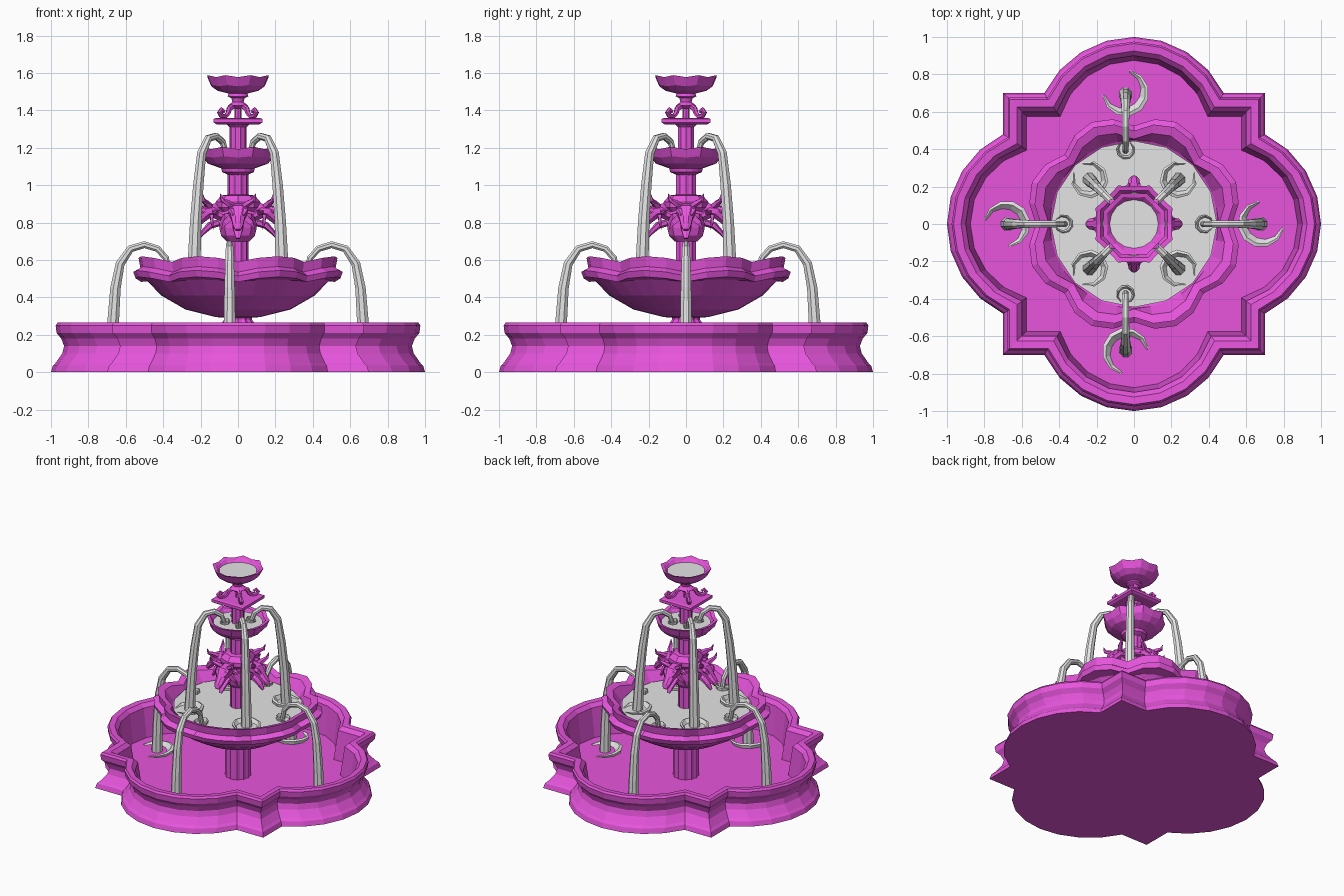
import bpy, bmesh, math
from mathutils import Vector, Matrix

cube = bpy.data.objects.get("Cube")
if cube:
    bpy.data.objects.remove(cube)


def material(name, rgb):
    m = bpy.data.materials.new(name)
    m.use_nodes = True
    m.diffuse_color = (*rgb, 1)
    bsdf = next(n for n in m.node_tree.nodes if n.type == 'BSDF_PRINCIPLED')
    bsdf.inputs["Base Color"].default_value = (*rgb, 1)
    return m


STONE = material("magenta stone", (0.8, 0.09, 0.72))
WATER = material("grey water", (0.78, 0.78, 0.78))


def loft(bm, rings, caps=True):
    """Skin a list of equal-length point rings."""
    rows = [[bm.verts.new(p) for p in ring] for ring in rings]
    n = len(rows[0])
    for a, b in zip(rows, rows[1:]):
        for i in range(n):
            j = (i + 1) % n
            bm.faces.new((a[i], a[j], b[j], b[i]))
    if caps:
        bm.faces.new(rows[0][::-1])
        bm.faces.new(rows[-1])


def tube(bm, pts, radii, sides=6, squash=1.0):
    """Tapered tube along a path; squash narrows it against its side axis."""
    pts = [Vector(p) for p in pts]
    rings = []
    for i, (p, r) in enumerate(zip(pts, radii)):
        t = (pts[min(i + 1, len(pts) - 1)] - pts[max(i - 1, 0)]).normalized()
        side = Vector((0, 1, 0)) if abs(t.y) < 0.8 else Vector((1, 0, 0))
        up = t.cross(side).normalized()
        side = up.cross(t)
        rings.append([p + side * r * math.cos(a) + up * r * squash * math.sin(a)
                      for a in (math.tau * (k + 0.5) / sides for k in range(sides))])
    loft(bm, rings)


def finish(name, bm, mat, turn=0.0, move=(0, 0, 0)):
    bmesh.ops.recalc_face_normals(bm, faces=bm.faces)
    bm.transform(Matrix.Translation(move) @ Matrix.Rotation(math.radians(turn), 4, 'Z'))
    me = bpy.data.meshes.new(name)
    bm.to_mesh(me)
    bm.free()
    me.materials.append(mat)
    ob = bpy.data.objects.new(name, me)
    bpy.context.collection.objects.link(ob)
    return ob


def turned(name, profile, mat=STONE, sides=16, flute=0.0, lobes=0.0, lift=0.0):
    """Lathe (radius, z, scallop) rows; scallop adds eight petals."""
    bm = bmesh.new()
    rings = []
    for r, z, s in profile:
        ring = []
        for k in range(sides):
            a = math.tau * k / sides
            petal = abs(math.sin(4 * a)) - 1
            q = r * (1 + s * lobes * petal) * (1 - flute * (k % 2))
            ring.append((q * math.cos(a), q * math.sin(a), z + s * lift * petal))
        rings.append(ring)
    loft(bm, rings)
    return finish(name, bm, mat)


# Basin: four round lobes joined by square corners, offset inward by d
def outline(d, z):
    c, r, h = 0.466, 0.534 - d, 0.70 - d
    a0 = math.asin((h - c) / r)
    ring = []
    for q in range(4):
        rot = Matrix.Rotation(q * math.pi / 2, 3, 'Z')
        ring.append(rot @ Vector((h, h, z)))
        for k in range(9):
            a = a0 + (math.pi - 2 * a0) * k / 8
            ring.append(rot @ Vector((r * math.cos(a), c + r * math.sin(a), z)))
    return ring


bm = bmesh.new()
loft(bm, [outline(d, z) for d, z in (
    (0, 0), (0.01, 0.035), (0.025, 0.05), (0.06, 0.1), (0.07, 0.14), (0.055, 0.18),
    (0.03, 0.21), (0.025, 0.25), (0.035, 0.265), (0.075, 0.262), (0.1, 0.235), (0.125, 0.02))])
finish("basin", bm, STONE)

# Columns
turned("pedestal", [(0.09, 0.02, 0), (0.09, 0.26, 0), (0.075, 0.28, 0), (0.075, 0.33, 0)],
       sides=24, flute=0.1)
turned("middle_column", [(0.055, 0.4, 0), (0.055, 1.1, 0)], sides=20, flute=0.1)
turned("upper_column", [(0.045, 1.12, 0), (0.045, 1.31, 0), (0.07, 1.335, 0)],
       sides=20, flute=0.08)
turned("head_collar", [(0.06, 0.7, 0), (0.09, 0.73, 0), (0.1, 0.77, 0), (0.1, 0.86, 0),
                       (0.12, 0.88, 0), (0.12, 0.91, 0), (0.09, 0.945, 0), (0.05, 0.95, 0)], sides=8)

# Scalloped bowls and the water lying in them
turned("lower_bowl", [(0.06, 0.29, 0), (0.12, 0.295, 0), (0.28, 0.335, 0), (0.41, 0.41, 0),
                      (0.5, 0.495, 0.3), (0.575, 0.51, 0.9), (0.59, 0.545, 1), (0.55, 0.565, 1),
                      (0.56, 0.62, 1), (0.51, 0.605, 1), (0.45, 0.53, 0), (0.4, 0.5, 0)],
       sides=32, lobes=0.11, lift=0.03)
turned("lower_bowl_water", [(0.44, 0.525, 0), (0.445, 0.54, 0)], WATER)
turned("middle_bowl", [(0.05, 1.055, 0), (0.085, 1.07, 0), (0.09, 1.09, 0), (0.16, 1.115, 0),
                       (0.2, 1.155, 0.6), (0.222, 1.205, 1), (0.195, 1.2, 1), (0.165, 1.16, 0)],
       lobes=0.09, lift=0.012)
turned("middle_bowl_water", [(0.165, 1.155, 0), (0.17, 1.17, 0)], WATER)
turned("top_bowl", [(0.035, 1.41, 0), (0.055, 1.425, 0), (0.03, 1.445, 0), (0.035, 1.465, 0),
                    (0.055, 1.475, 0), (0.05, 1.49, 0), (0.11, 1.505, 0), (0.15, 1.535, 0.6),
                    (0.178, 1.588, 1), (0.155, 1.582, 1), (0.125, 1.55, 0)], lobes=0.08, lift=0.01)
turned("top_bowl_water", [(0.125, 1.545, 0), (0.13, 1.558, 0)], WATER)

# Square slab with scroll brackets on its corners
bm = bmesh.new()
loft(bm, [[(x * h, y * h, z) for x, y in ((1, 1), (-1, 1), (-1, -1), (1, -1))]
          for h, z in ((0.115, 1.325), (0.13, 1.335), (0.13, 1.355), (0.115, 1.36))])
finish("square_slab", bm, STONE)
turned("scroll_core", [(0.018, 1.35, 0), (0.018, 1.42, 0)], sides=8)
for q in range(4):
    bm = bmesh.new()
    tube(bm, [(0.04, 0, 1.42), (0.065, 0, 1.41), (0.075, 0, 1.385), (0.095, 0, 1.367), (0.125, 0, 1.37),
              (0.14, 0, 1.388), (0.125, 0, 1.405), (0.108, 0, 1.392)],
         [0.015, 0.016, 0.014, 0.013, 0.014, 0.014, 0.013, 0.012], 6)
    finish(f"scroll_bracket_{q + 1}", bm, STONE, 45 + 90 * q)

# Horned spout heads
for q in range(4):
    bm = bmesh.new()
    tube(bm, [(0.08, 0, 0.84), (0.13, 0, 0.865), (0.165, 0, 0.86), (0.2, 0, 0.82),
              (0.235, 0, 0.785), (0.25, 0, 0.76)],
         [0.05, 0.055, 0.055, 0.038, 0.03, 0.016], 8, 0.75)
    tube(bm, [(0.1, 0, 0.8), (0.15, 0, 0.785), (0.185, 0, 0.75), (0.21, 0, 0.715)],
         [0.035, 0.035, 0.025, 0.012], 6, 0.55)
    for s in (-1, 1):
        tube(bm, [(0.15, s * 0.03, 0.885), (0.17, s * 0.055, 0.905), (0.185, s * 0.085, 0.92),
                  (0.19, s * 0.095, 0.955)], [0.02, 0.017, 0.012, 0.002], 5)
        tube(bm, [(0.12, s * 0.04, 0.86), (0.12, s * 0.08, 0.85), (0.105, s * 0.12, 0.87)],
             [0.025, 0.02, 0.002], 4, 0.5)
        tube(bm, [(0.14, s * 0.035, 0.83), (0.14, s * 0.07, 0.8), (0.13, s * 0.09, 0.765)],
             [0.025, 0.018, 0.002], 4, 0.5)
        tube(bm, [(0.16, s * 0.035, 0.88), (0.19, s * 0.038, 0.865), (0.21, s * 0.025, 0.84)],
             [0.012, 0.018, 0.008], 5)
    finish(f"spout_head_{q + 1}", bm, STONE, 90 * q)


def splash(bm, r, z, size, start, sweep):
    """Low curling ring thrown up where a jet lands."""
    rings = []
    for k in range(9):
        f = k / 8
        a = math.radians(start + sweep * f)
        w = size * (0.1 + 0.3 * math.sin(math.pi * f))
        d = Vector((math.cos(a), math.sin(a), 0))
        c = Vector((r, 0, z))
        up = Vector((0, 0, 0.025 * math.sin(math.pi * f) + 0.006))
        rings.append([c + d * (size - w), c + d * (size - w * 0.4) + up,
                      c + d * size + up * 0.8, c + d * size * 0.95])
    loft(bm, rings)


# Tall jets from the middle bowl to the lower bowl
for q in range(4):
    bm = bmesh.new()
    tube(bm, [(0.09, 0, 1.165), (0.115, 0, 1.23), (0.165, 0, 1.262), (0.225, 0, 1.25), (0.275, 0, 1.17),
              (0.3, 0, 1.0), (0.32, 0, 0.8), (0.335, 0, 0.535)],
         [0.016, 0.018, 0.02, 0.022, 0.026, 0.03, 0.033, 0.038], 8)
    splash(bm, 0.335, 0.538, 0.1, 20, 320)
    splash(bm, 0.09, 1.168, 0.035, 0, 330)
    finish(f"tall_jet_{q + 1}", bm, WATER, 45 + 90 * q)

# Short jets from the lower bowl to the basin floor
for q in range(4):
    bm = bmesh.new()
    tube(bm, [(0.37, 0, 0.535), (0.385, 0, 0.61), (0.43, 0, 0.66), (0.5, 0, 0.682), (0.575, 0, 0.66),
              (0.63, 0, 0.58), (0.655, 0, 0.45), (0.668, 0, 0.26), (0.675, 0, 0.02)],
         [0.016, 0.018, 0.019, 0.02, 0.022, 0.026, 0.03, 0.034, 0.038], 8)
    splash(bm, 0.375, 0.538, 0.05, 0, 330)
    splash(bm, 0.68, 0.022, 0.125, 95, 255)
    shift = (0, 0, 0) if q % 2 == 0 else (-0.045, 0.03 - 0.01 * q, 0)
    finish(f"short_jet_{q + 1}", bm, WATER, 90 * q, shift)
